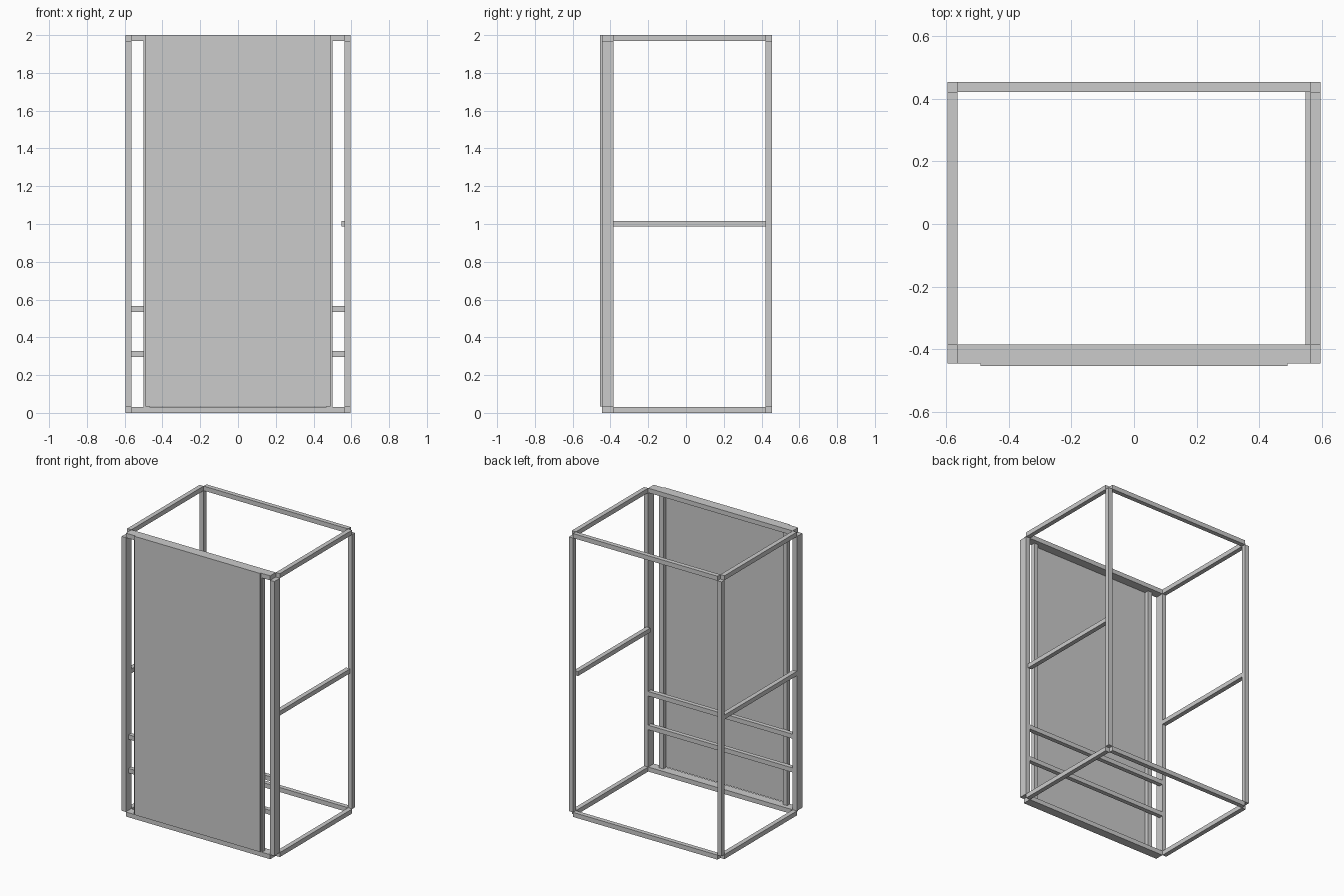
import bpy, bmesh

if "Cube" in bpy.data.objects:
    bpy.data.objects.remove(bpy.data.objects["Cube"])

T = 0.032            # profile thickness
X, H = 0.596, 2.0    # half width, height
XI = X - T
YP = -0.454          # panel face
YF, YFI = -0.446, -0.384   # front frame, outer and inner
YBI, YB = 0.422, 0.454     # back frame, inner and outer


def box(name, x0, x1, y0, y1, z0, z1):
    """Axis aligned bar between two corners."""
    bm = bmesh.new()
    bmesh.ops.create_cube(bm, size=1)
    for v in bm.verts:
        v.co.x = x1 if v.co.x > 0 else x0
        v.co.y = y1 if v.co.y > 0 else y0
        v.co.z = z1 if v.co.z > 0 else z0
    me = bpy.data.meshes.new(name)
    bm.to_mesh(me)
    bm.free()
    ob = bpy.data.objects.new(name, me)
    bpy.context.collection.objects.link(ob)
    return ob


def pair(name, x0, x1, *rest):
    """Same bar on the left and right."""
    box(name + "_right", x0, x1, *rest)
    box(name + "_left", -x1, -x0, *rest)


# Corner posts (front ones are double depth)
pair("front_post", XI, X, YF, YFI, T, H - T)
pair("back_post", XI, X, YBI, YB, T, H - T)

# Top and bottom frames; the corner cubes stay open
for level, z in (("bottom", 0), ("top", H - T)):
    box(level + "_front_beam", -XI, XI, YF, YFI, z, z + T)
    box(level + "_back_beam", -XI, XI, YBI, YB, z, z + T)
    pair(level + "_side_beam", XI, X, YFI, YBI, z, z + T)

# Middle side rails; the right one sits slightly inward
box("middle_rail_left", -X, -XI, YFI, YBI, 0.986, 1.017)
box("middle_rail_right", XI - T / 2, X - T / 2, YFI, YBI, 0.986, 1.017)

# Panel uprights and low cross rails behind them
YM = (YF + YFI) / 2
pair("panel_upright", 0.468, 0.5, YF, YM, T, H - T)
for i, z in enumerate((0.295, 0.533)):
    box(f"cross_rail_{i + 1}", -XI, XI, YM, YFI, z, z + T)

# Front panel
box("front_panel", -0.49, 0.49, YP, YF, 0.034, H)
